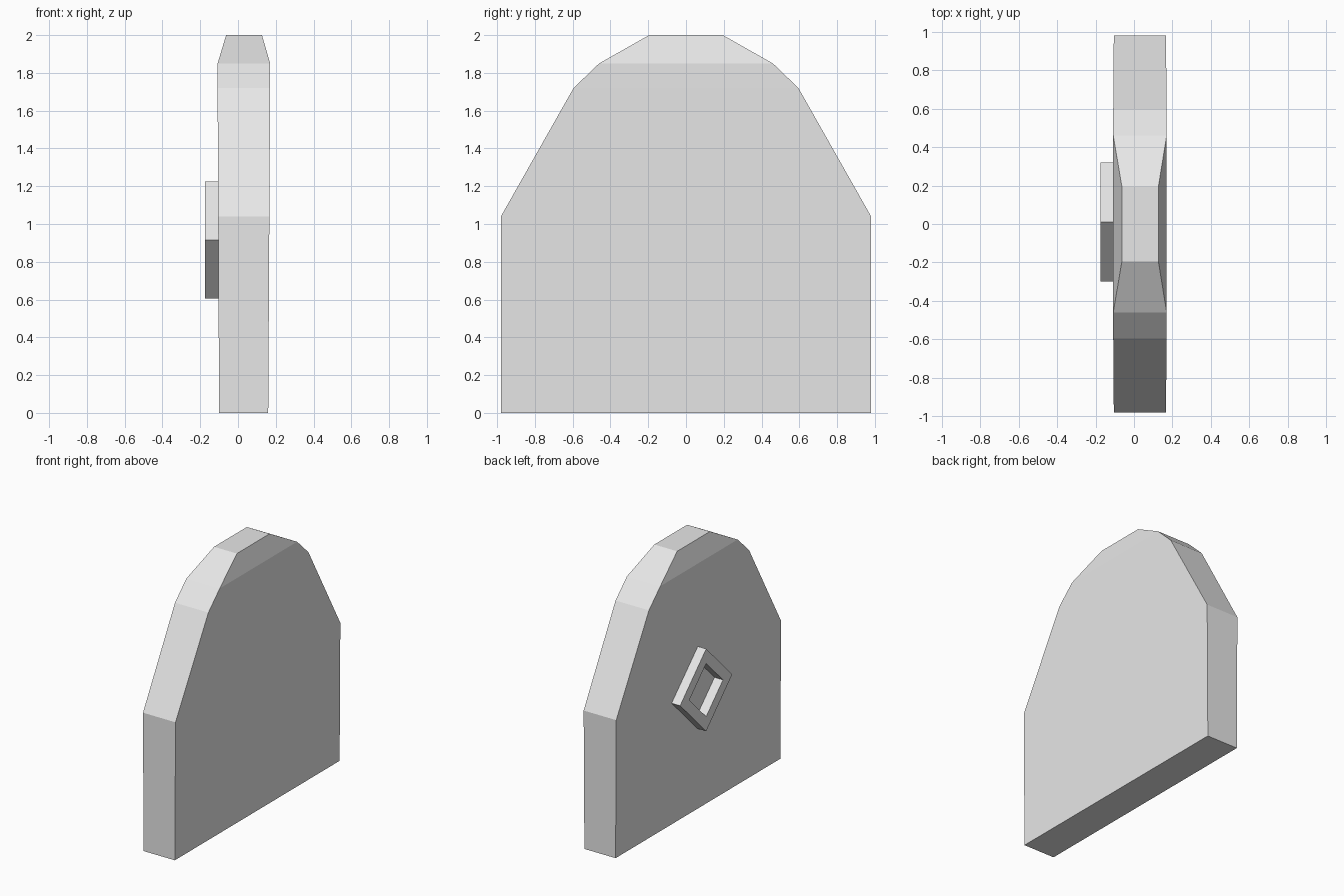
import bpy
import bmesh

cube = bpy.data.objects.get("Cube")
if cube:
    bpy.data.objects.remove(cube, do_unlink=True)

stone = bpy.data.materials.new("pale_stone")
stone.use_nodes = True
GREY = (0.8, 0.8, 0.8, 1.0)
stone.diffuse_color = GREY
stone.node_tree.nodes["Principled BSDF"].inputs["Base Color"].default_value = GREY


def finish(name, bm):
    """Turn a bmesh into a flat-shaded object in the scene."""
    bmesh.ops.recalc_face_normals(bm, faces=bm.faces)
    mesh = bpy.data.meshes.new(name)
    bm.to_mesh(mesh)
    bm.free()
    mesh.materials.append(stone)
    obj = bpy.data.objects.new(name, mesh)
    bpy.context.collection.objects.link(obj)
    return obj


# Slab: stacked rows of half depth, height, back x and front x
rows = [
    (0.98, 0.0, -0.10, 0.16),
    (0.98, 1.04, -0.105, 0.166),
    (0.595, 1.72, -0.108, 0.17),
    (0.46, 1.85, -0.108, 0.17),
    (0.195, 2.0, -0.063, 0.127),
]
bm = bmesh.new()
loops = []
for half, z, x0, x1 in rows:
    corners = [(x0, -half), (x1, -half), (x1, half), (x0, half)]
    loops.append([bm.verts.new((x, y, z)) for x, y in corners])
for low, high in zip(loops, loops[1:]):
    for i in range(4):
        j = (i + 1) % 4
        bm.faces.new((low[i], low[j], high[j], high[i]))
bm.faces.new(loops[0])
bm.faces.new(loops[-1])
finish("headstone_slab", bm)

# Plain raised diamond frame on the carved side
CENTRE_Y, CENTRE_Z = 0.01, 0.915
bm = bmesh.new()


def diamond(radius, x):
    points = [(radius, 0), (0, radius), (-radius, 0), (0, -radius)]
    return [bm.verts.new((x, CENTRE_Y + y, CENTRE_Z + z)) for y, z in points]


rings = [diamond(r, x) for r, x in
         [(0.31, -0.10), (0.31, -0.175), (0.2, -0.175), (0.2, -0.10)]]
for a, b in zip(rings, rings[1:] + rings[:1]):
    for i in range(4):
        j = (i + 1) % 4
        bm.faces.new((a[i], a[j], b[j], b[i]))
finish("diamond_relief", bm)
